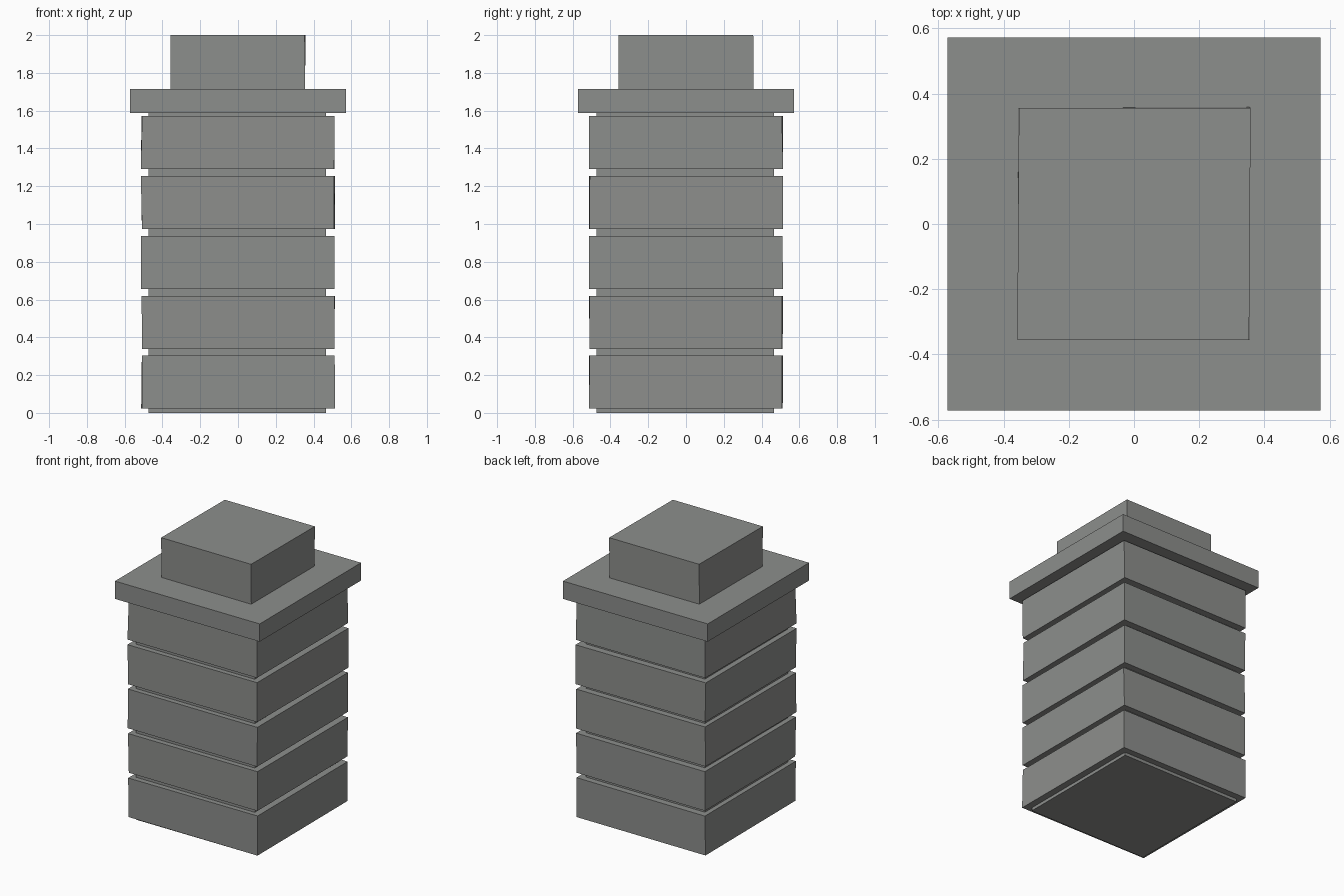
import bpy
import bmesh
import random
from mathutils import Vector

random.seed(4)

cube = bpy.data.objects.get("Cube")
if cube:
    bpy.data.objects.remove(cube, do_unlink=True)

# Single stone colour
STONE = (0.265, 0.272, 0.262, 1.0)
stone = bpy.data.materials.new("grey_stone")
stone.use_nodes = True
stone.diffuse_color = STONE
stone.node_tree.nodes["Principled BSDF"].inputs["Base Color"].default_value = STONE


def block(name, half, bottom, top, wobble=0.0, shift=0.0):
    """Square block between two heights, with slightly hand-cut corners."""
    bm = bmesh.new()
    bmesh.ops.create_cube(bm, size=2)
    for v in bm.verts:
        z = top if v.co.z > 0 else bottom
        v.co = Vector((v.co.x * half + shift, v.co.y * half + shift, z))
        v.co.x += random.uniform(-wobble, wobble)
        v.co.y += random.uniform(-wobble, wobble)
    mesh = bpy.data.meshes.new(name)
    bm.to_mesh(mesh)
    bm.free()
    mesh.materials.append(stone)
    obj = bpy.data.objects.new(name, mesh)
    bpy.context.collection.objects.link(obj)
    return obj


# Recessed core, seen in the joints between courses
block("core", 0.47, 0.0, 1.60, shift=-0.005)

# Five stacked courses
for i in range(5):
    base = 0.022 + i * 0.317
    block(f"course_{i + 1}", 0.511, base, base + 0.281, wobble=0.004)

# Overhanging slab and the smaller block on top
block("slab", 0.572, 1.588, 1.715)
block("top_block", 0.356, 1.715, 2.0, wobble=0.003)
